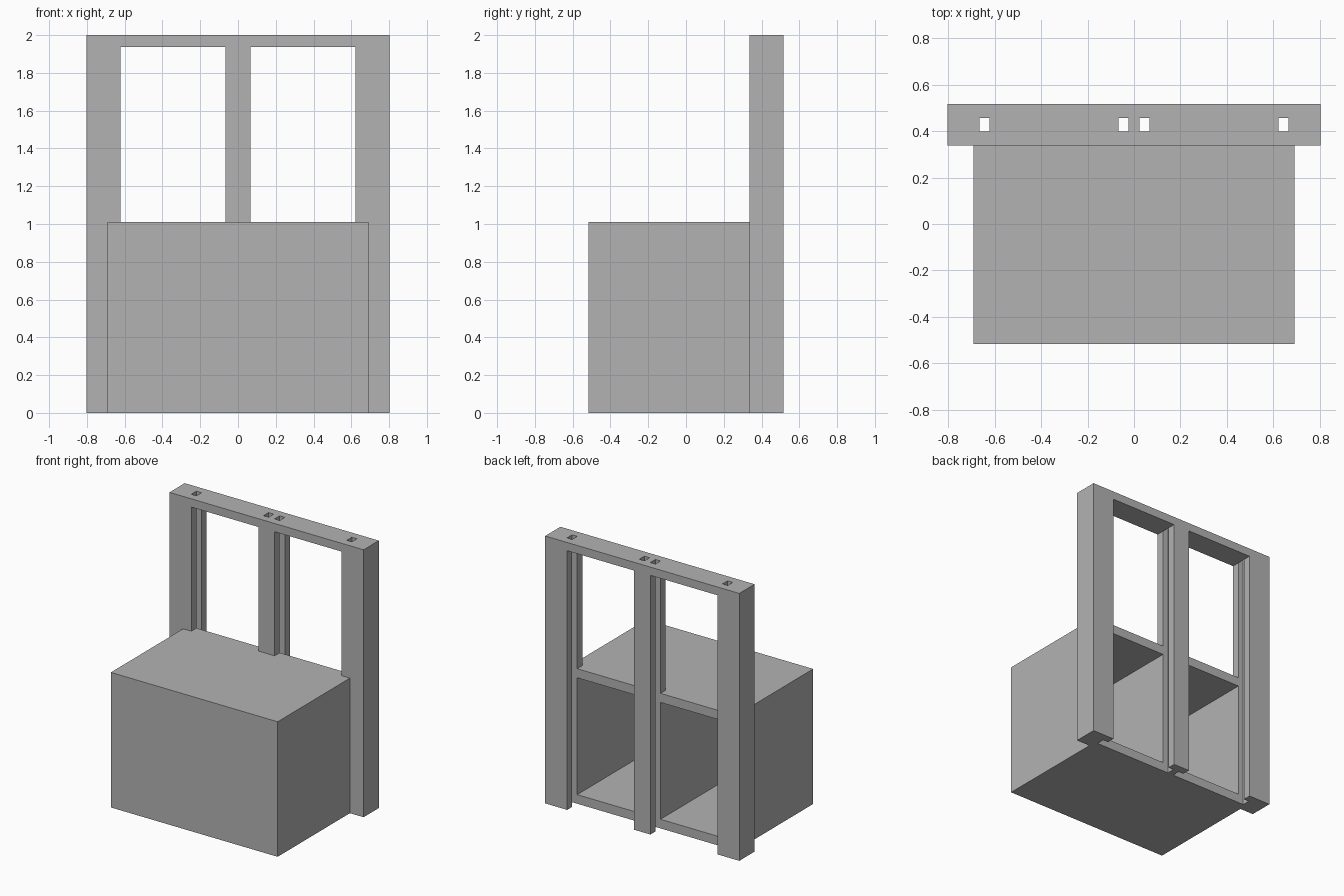
import bpy
import bmesh

if "Cube" in bpy.data.objects:
    bpy.data.objects.remove(bpy.data.objects["Cube"])

# Main sizes
BACK, FRONT = 0.517, -0.517
STRIP = 0.06                      # thickness of each third of a post
POST_FRONT = BACK - 3 * STRIP
LIP = POST_FRONT + STRIP          # back of the front lip, where the cabinet ends
GROOVE = 0.043                    # groove depth
OUTER, INNER, MID = 0.803, 0.622, 0.067
CAB_X, CAB_Z, WALL = 0.69, 1.01, 0.068
TOP, RAIL_Z = 2.0, 1.938

grey = bpy.data.materials.new("plain grey")
grey.use_nodes = True
colour = (0.45, 0.45, 0.45, 1)
grey.diffuse_color = colour
grey.node_tree.nodes["Principled BSDF"].inputs["Base Color"].default_value = colour


def finish(name, bm):
    bmesh.ops.recalc_face_normals(bm, faces=bm.faces)
    mesh = bpy.data.meshes.new(name)
    bm.to_mesh(mesh)
    bm.free()
    mesh.materials.append(grey)
    obj = bpy.data.objects.new(name, mesh)
    bpy.context.collection.objects.link(obj)
    return obj


def prism(name, outline, z0, z1):
    """Extrude a plan outline upward."""
    bm = bmesh.new()
    face = bm.faces.new([bm.verts.new((x, y, z0)) for x, y in outline])
    up = bmesh.ops.extrude_face_region(bm, geom=[face])["geom"]
    moved = [v for v in up if isinstance(v, bmesh.types.BMVert)]
    bmesh.ops.translate(bm, verts=moved, vec=(0, 0, z1 - z0))
    return finish(name, bm)


def box(name, x0, x1, y0, y1, z0, z1):
    return prism(name, [(x0, y0), (x1, y0), (x1, y1), (x0, y1)], z0, z1)


def grooved_edge(x, side):
    """Post edge from front to back, with a track cut in toward -side."""
    deep = x - side * GROOVE
    return [(x, POST_FRONT), (x, LIP), (deep, LIP),
            (deep, LIP + STRIP), (x, LIP + STRIP), (x, BACK)]


# Window frame: two outer posts, a double-grooved centre post and a top rail
for name, s in (("left_post", 1), ("right_post", -1)):
    plan = grooved_edge(s * INNER, -s) + [(s * OUTER, BACK), (s * OUTER, POST_FRONT)]
    prism(name, plan, 0, TOP)
prism("centre_post", grooved_edge(MID, 1) + grooved_edge(-MID, -1)[::-1], 0, TOP)
for name, s in (("left_top_rail", 1), ("right_top_rail", -1)):
    x0, x1 = sorted((s * MID, s * INNER))
    box(name, x0, x1, POST_FRONT, BACK, RAIL_Z, TOP)

# Cabinet: hollow shell, open at the back
cabinet = box("cabinet", -CAB_X, CAB_X, FRONT, LIP, 0, CAB_Z)
bm = bmesh.new()
bm.from_mesh(cabinet.data)
bmesh.ops.delete(bm, geom=[f for f in bm.faces if f.normal.y > 0.9], context="FACES")
bm.to_mesh(cabinet.data)
bm.free()
shell = cabinet.modifiers.new("walls", "SOLIDIFY")
shell.thickness = WALL
shell.offset = -1
shell.use_even_offset = True

# Divider between the two compartments
box("divider", -MID, MID, FRONT + WALL, LIP, WALL, CAB_Z - WALL)
